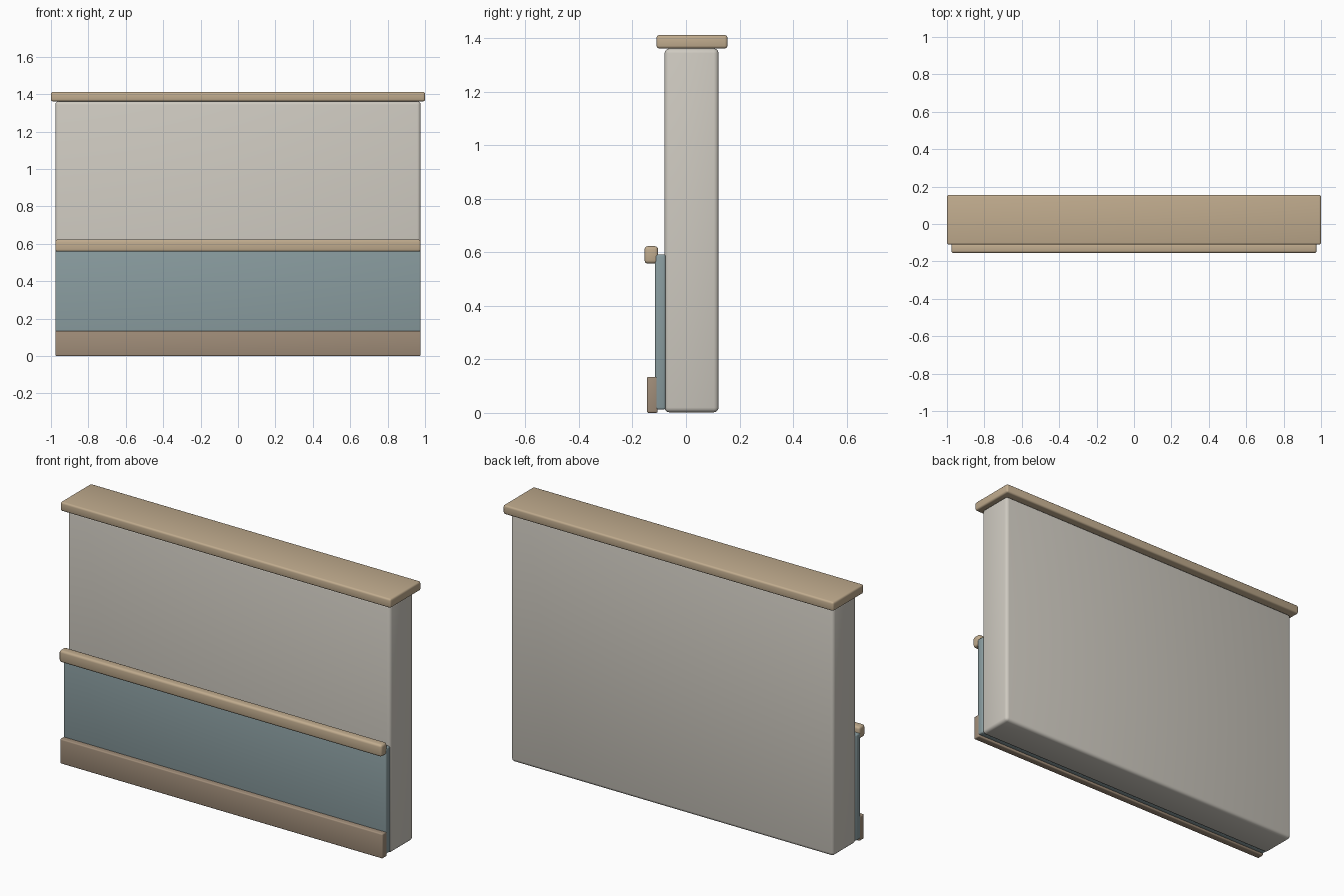
import bpy

if "Cube" in bpy.data.objects:
    bpy.data.objects.remove(bpy.data.objects["Cube"])


def material(name, rgb):
    m = bpy.data.materials.new(name)
    m.diffuse_color = (*rgb, 1)
    m.use_nodes = True
    m.node_tree.nodes["Principled BSDF"].inputs["Base Color"].default_value = m.diffuse_color
    return m


def board(name, width, y, z, bevel, mat):
    # Rounded box centred on x, spanning the given y and z ranges
    bpy.ops.mesh.primitive_cube_add(
        size=1, location=(0, (y[0] + y[1]) / 2, (z[0] + z[1]) / 2))
    ob = bpy.context.object
    ob.name = name
    ob.scale = (width, y[1] - y[0], z[1] - z[0])
    bpy.ops.object.transform_apply(location=False, rotation=False, scale=True)
    mod = ob.modifiers.new("rounded_edges", "BEVEL")
    mod.width = bevel
    mod.segments = 3
    bpy.ops.object.modifier_apply(modifier=mod.name)
    bpy.ops.object.shade_smooth_by_angle()
    ob.data.materials.append(mat)
    return ob


plaster = material("plaster", (0.62, 0.59, 0.53))
oak = material("light_wood", (0.53, 0.41, 0.27))
paint = material("blue_grey_paint", (0.25, 0.33, 0.345))
walnut = material("dark_wood", (0.35, 0.265, 0.19))

# Main wall slab and its overhanging cap
board("wall", 1.953, (-0.08, 0.122), (0.002, 1.362), 0.018, plaster)
board("top_cap", 2.0, (-0.11, 0.155), (1.362, 1.412), 0.01, oak)

# Front trim: painted lower panel, chair rail and baseboard
board("lower_panel", 1.953, (-0.116, -0.076), (0.012, 0.592), 0.008, paint)
board("chair_rail", 1.953, (-0.155, -0.104), (0.558, 0.623), 0.012, oak)
board("baseboard", 1.953, (-0.146, -0.106), (0.0, 0.135), 0.006, walnut)
